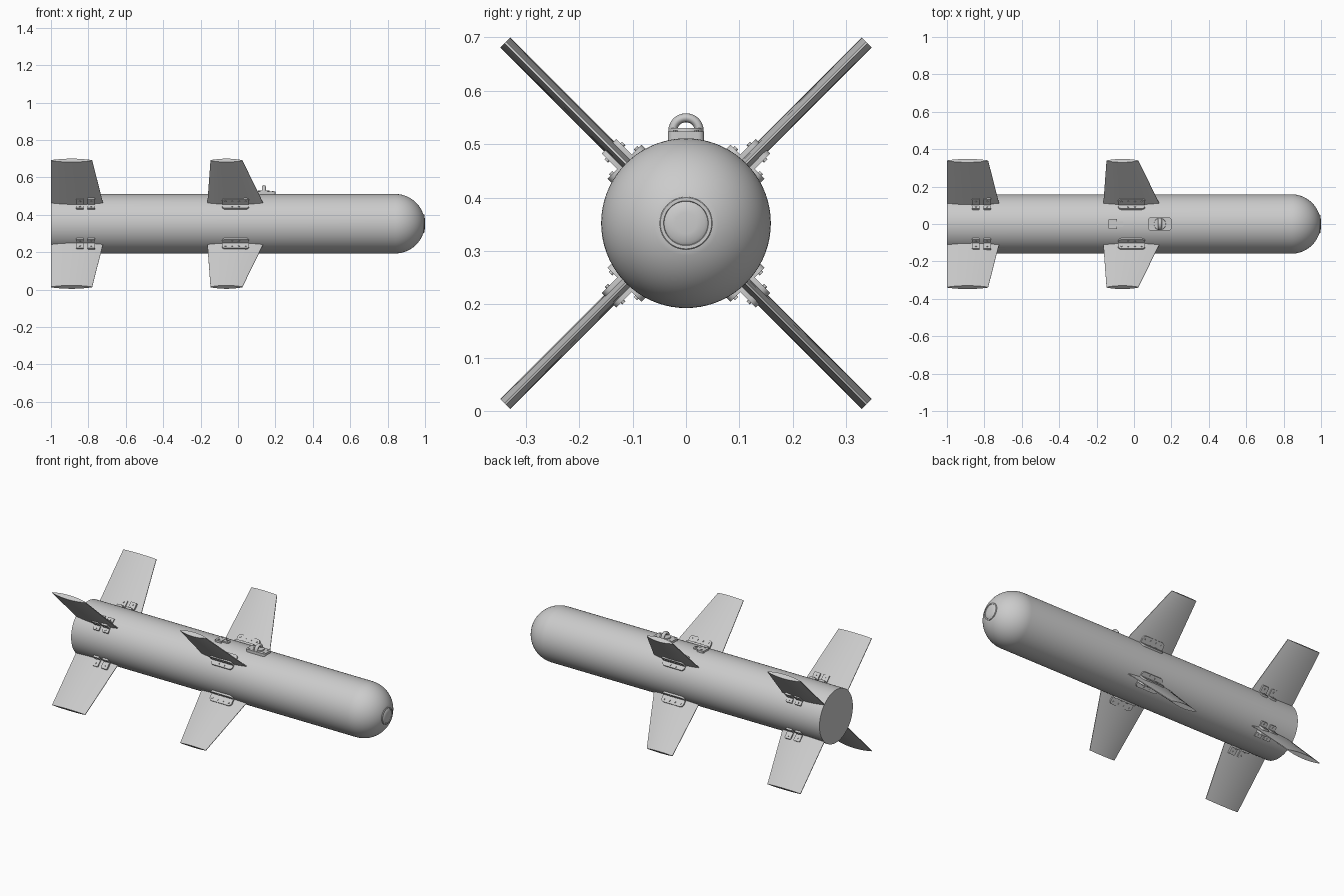
import bpy, bmesh, math
from mathutils import Matrix, Vector

if "Cube" in bpy.data.objects:
    bpy.data.objects.remove(bpy.data.objects["Cube"])

AXIS_Z, RADIUS = 0.352, 0.159
CENTRE = Matrix.Translation((0, 0, AXIS_Z))

grey = bpy.data.materials.new("light_grey_paint")
grey.use_nodes = True
grey.diffuse_color = (0.6, 0.6, 0.6, 1)
grey.node_tree.nodes["Principled BSDF"].inputs["Base Color"].default_value = (0.6, 0.6, 0.6, 1)


def finish(name, bm, matrix, angle=30):
    """Turn a bmesh into a placed, shaded object."""
    bmesh.ops.recalc_face_normals(bm, faces=bm.faces)
    mesh = bpy.data.meshes.new(name)
    bm.to_mesh(mesh)
    bm.free()
    mesh.materials.append(grey)
    obj = bpy.data.objects.new(name, mesh)
    bpy.context.collection.objects.link(obj)
    obj.matrix_world = matrix
    bpy.ops.object.select_all(action='DESELECT')
    obj.select_set(True)
    bpy.context.view_layer.objects.active = obj
    bpy.ops.object.shade_smooth_by_angle(angle=math.radians(angle))
    return obj


def loft(bm, rings):
    """Bridge rings of points and cap both ends."""
    loops = [[bm.verts.new(p) for p in ring] for ring in rings]
    n = len(loops[0])
    for a, b in zip(loops, loops[1:]):
        for i in range(n):
            j = (i + 1) % n
            bm.faces.new((a[i], a[j], b[j], b[i]))
    bm.faces.new(loops[0])
    bm.faces.new(loops[-1])


def rounded(u0, u1, v0, v1, rad):
    """Outline of a rectangle with rounded corners."""
    pts = []
    corners = ((u1 - rad, v1 - rad), (u0 + rad, v1 - rad), (u0 + rad, v0 + rad), (u1 - rad, v0 + rad))
    for k, (cu, cv) in enumerate(corners):
        for i in range(6):
            a = math.pi / 2 * (k + i / 5)
            pts.append((cu + rad * math.cos(a), cv + rad * math.sin(a)))
    return pts


def plate(bm, outline, w0, w1, side_on=False):
    """Extrude an outline upward, or sideways when side_on."""
    place = (lambda u, v, w: (u, w, v)) if side_on else (lambda u, v, w: (u, v, w))
    loft(bm, [[place(u, v, w) for u, v in outline] for w in (w0, w1)])


def bolt(bm, position, side_on=False):
    turn = Matrix.Rotation(math.pi / 2, 4, 'X') if side_on else Matrix()
    bmesh.ops.create_cone(bm, cap_ends=True, segments=12, radius1=0.0045, radius2=0.0045,
                          depth=0.006, matrix=Matrix.Translation(position) @ turn)


def lathe(name, profile, segments=72):
    """Spin (x, radius) points about the long axis."""
    bm = bmesh.new()
    loft(bm, [[(x, r * math.cos(2 * math.pi * i / segments), r * math.sin(2 * math.pi * i / segments))
               for i in range(segments)] for x, r in profile])
    return finish(name, bm, CENTRE)


# Body tube with a hemispherical nose
nose_end = math.acos(0.05 / RADIUS)
profile = [(-1, RADIUS)]
for i in range(19):
    a = nose_end * i / 18
    profile.append((0.84 + RADIUS * math.sin(a), RADIUS * math.cos(a)))
lathe("body", profile)

# Round nose window with a raised rim
lathe("nose_window", [(0.98, 0.05), (0.994, 0.05), (0.996, 0.048), (0.996, 0.042),
                      (0.994, 0.041), (0.998, 0.035), (0.9995, 0.02), (1.0, 0.005)])


def fin(name, root, tip, matrix):
    """Tapered fin with a lens-shaped section; root and tip are (rear, front) x."""
    steps, rings = 14, []
    for (rear, front), r in ((root, 0.13), (tip, 0.479)):
        upper = []
        for i in range(steps + 1):
            t = i / steps
            upper.append((rear + (front - rear) * t, 0.013 * (0.15 + 3.4 * t * (1 - t))))
        rings.append([(x, s, r) for x, s in upper] + [(x, -s, r) for x, s in reversed(upper)])
    bm = bmesh.new()
    loft(bm, rings)
    finish(name, bm, matrix)


def bracket(name, x0, x1, rad, bolts, matrix):
    """Angle bracket: one leg on the fin, one foot on the body."""
    bm = bmesh.new()
    plate(bm, rounded(x0, x1, 0.14, 0.204, rad), 0.007, 0.019, side_on=True)
    plate(bm, rounded(x0, x1, 0.003, 0.045, rad), 0.144, 0.163)
    for i in range(bolts):
        x = x0 + (x1 - x0) * (i + 0.5) / bolts
        bolt(bm, (x, 0.02, 0.188), side_on=True)
        if bolts == 1 or 0 < i < bolts - 1:
            bolt(bm, (x, 0.033, 0.164))
    finish(name, bm, matrix)


# Four wings and four tail fins, each held by brackets on both faces
for k, corner in enumerate(("upper_front", "upper_back", "lower_back", "lower_front")):
    spin = CENTRE @ Matrix.Rotation(math.radians(45 - 90 * k), 4, 'X')
    fin("wing_" + corner, (-0.165, 0.144), (-0.147, 0.023), spin)
    fin("tail_fin_" + corner, (-1, -0.717), (-1, -0.78), spin)
    for face, half_turn in (("a", 1), ("b", -1)):
        flip = spin @ Matrix.Diagonal((1, half_turn, 1, 1))
        bracket(f"wing_bracket_{corner}_{face}", -0.085, 0.06, 0.018, 4, flip)
        bracket(f"tail_bracket_rear_{corner}_{face}", -0.865, -0.825, 0.004, 1, flip)
        bracket(f"tail_bracket_fore_{corner}_{face}", -0.805, -0.765, 0.004, 1, flip)

# Suspension lug base on the top of the body
bm = bmesh.new()
plate(bm, rounded(0.075, 0.2, -0.034, 0.034, 0.012), 0.145, 0.172)
for x in (0.09, 0.185):
    for y in (-0.02, 0.02):
        bolt(bm, (x, y, 0.172))
finish("lug_base", bm, CENTRE)

# Suspension lug collar
bm = bmesh.new()
bmesh.ops.create_cone(bm, cap_ends=True, segments=32, radius1=0.033, radius2=0.031,
                      depth=0.012, matrix=Matrix.Translation((0.138, 0, 0.172)))
finish("lug_collar", bm, CENTRE)

# Suspension lug loop: round bar bent into an arch
path = [(-0.0245, 0.165)]
path += [(-0.0245 * math.cos(math.pi * i / 16), 0.174 + 0.0235 * math.sin(math.pi * i / 16)) for i in range(17)]
path += [(0.0245, 0.165)]
rings = []
for i, (y, z) in enumerate(path):
    before, after = path[max(i - 1, 0)], path[min(i + 1, len(path) - 1)]
    out = Vector((before[1] - after[1], after[0] - before[0])).normalized()
    ring = []
    for j in range(12):
        a = 2 * math.pi * j / 12
        ring.append((0.138 + 0.011 * math.sin(a), y + out.x * 0.0085 * math.cos(a),
                     z + out.y * 0.0085 * math.cos(a)))
    rings.append(ring)
bm = bmesh.new()
loft(bm, rings)
finish("lug_loop", bm, CENTRE, 45)

# Small connector block behind the lug
bm = bmesh.new()
plate(bm, rounded(-0.135, -0.092, -0.028, 0.028, 0.003), 0.145, 0.169)
plate(bm, rounded(-0.1, -0.055, -0.014, 0.014, 0.01), 0.145, 0.166)
for y in (-0.017, 0.017):
    bolt(bm, (-0.115, y, 0.17))
bolt(bm, (-0.07, 0, 0.167))
finish("connector_block", bm, CENTRE)
